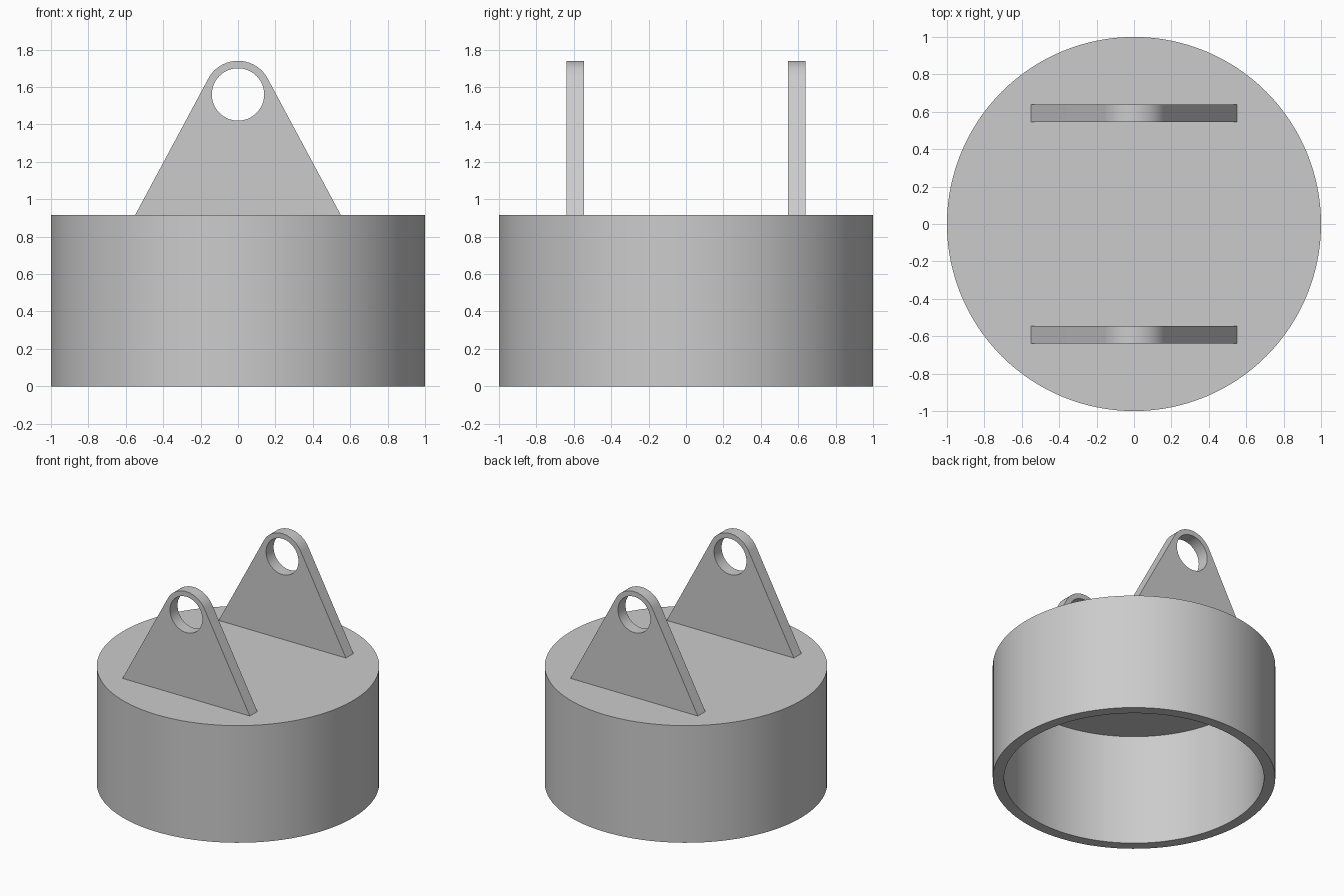
import bpy, bmesh, math

if "Cube" in bpy.data.objects:
    bpy.data.objects.remove(bpy.data.objects["Cube"])

SEG = 128
TOP = 0.915                       # height of the cap's top face
EYE_Z, EYE_R, HOLE_R = 1.56, 0.18, 0.14


def finish(bm, name):
    bmesh.ops.recalc_face_normals(bm, faces=bm.faces[:])
    mesh = bpy.data.meshes.new(name)
    bm.to_mesh(mesh)
    bm.free()
    obj = bpy.data.objects.new(name, mesh)
    bpy.context.collection.objects.link(obj)
    bpy.ops.object.select_all(action='DESELECT')
    obj.select_set(True)
    bpy.context.view_layer.objects.active = obj
    bpy.ops.object.shade_smooth_by_angle(angle=math.radians(30))
    return obj


def loop(bm, pts, y):
    vs = [bm.verts.new((x, y, z)) for x, z in pts]
    return [bm.edges.new((vs[i - 1], vs[i])) for i in range(len(vs))]


def cap():
    # hollow cap, open underneath: spun wall profile (radius, z)
    profile = [(0, TOP), (1, TOP), (1, 0), (0.92, 0), (0.92, 0.87), (0, 0.87)]
    bm = bmesh.new()
    vs = [bm.verts.new((r, 0, z)) for r, z in profile]
    es = [bm.edges.new(pair) for pair in zip(vs, vs[1:])]
    bmesh.ops.spin(bm, geom=vs + es, cent=(0, 0, 0), axis=(0, 0, 1),
                   angle=math.tau, steps=SEG, use_duplicate=False)
    bmesh.ops.remove_doubles(bm, verts=bm.verts[:], dist=1e-4)
    return finish(bm, "cap")


def lug(name, y, thickness=0.093):
    # triangular plate whose straight sides run tangent into a round eye
    half = 0.55
    drop = EYE_Z - TOP
    tangent = math.acos(EYE_R / math.hypot(half, drop)) - math.atan2(drop, half)
    n = 32
    outline = [(-half, TOP), (half, TOP)]
    for i in range(n + 1):
        a = tangent + (math.pi - 2 * tangent) * i / n
        outline.append((EYE_R * math.cos(a), EYE_Z + EYE_R * math.sin(a)))
    hole = [(HOLE_R * math.cos(math.tau * i / 64),
             EYE_Z + HOLE_R * math.sin(math.tau * i / 64)) for i in range(64)]
    bm = bmesh.new()
    y0 = y - thickness / 2
    edges = loop(bm, outline, y0) + loop(bm, hole, y0)
    bmesh.ops.triangle_fill(bm, edges=edges, use_beauty=True)
    ext = bmesh.ops.extrude_face_region(bm, geom=bm.faces[:], use_keep_orig=True)
    moved = [v for v in ext["geom"] if isinstance(v, bmesh.types.BMVert)]
    bmesh.ops.translate(bm, verts=moved, vec=(0, thickness, 0))
    return finish(bm, name)


cap()
for name, y in (("front_lug", -0.593), ("back_lug", 0.593)):
    lug(name, y)
